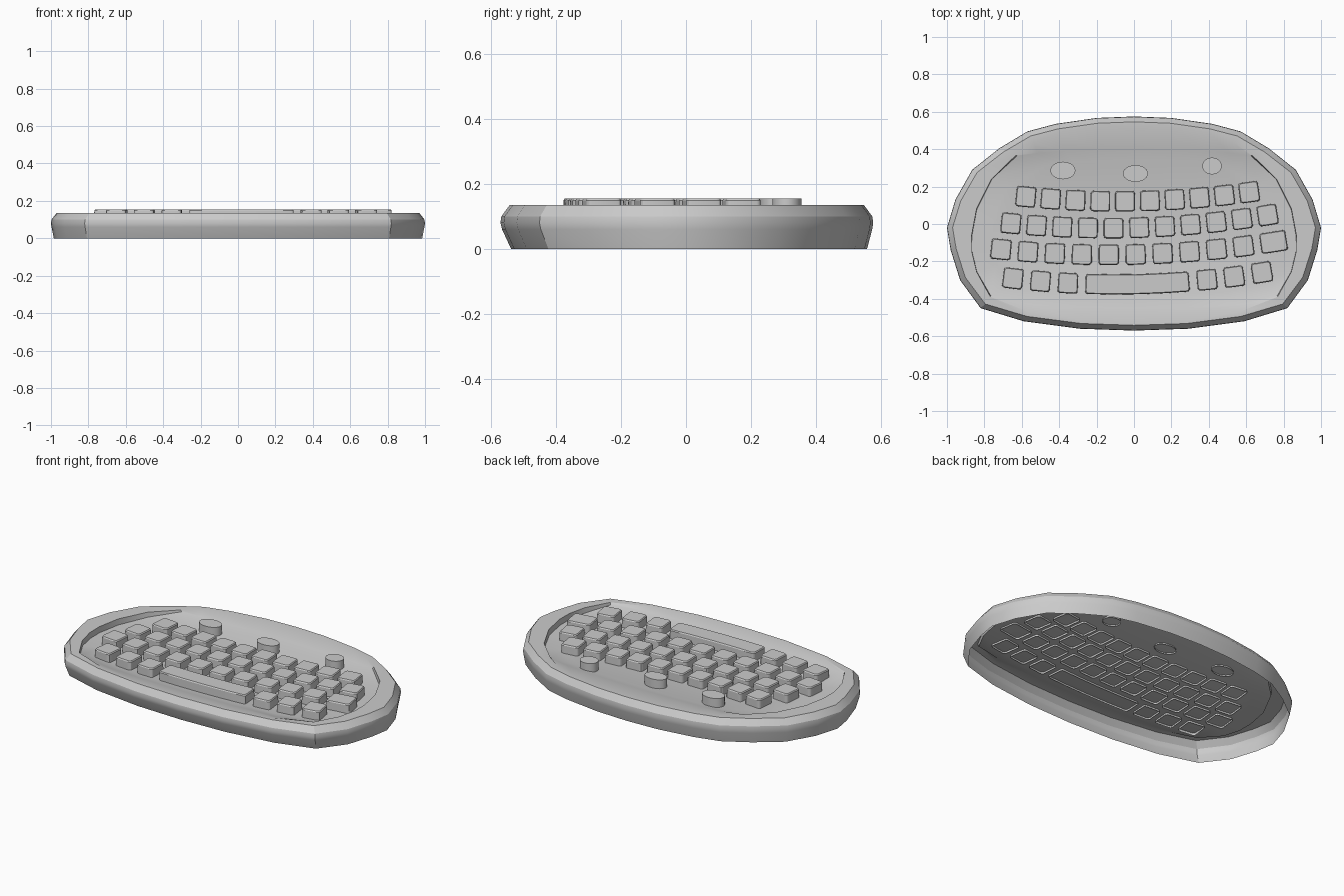
import bpy, bmesh, math
from mathutils import Vector

if "Cube" in bpy.data.objects:
    bpy.data.objects.remove(bpy.data.objects["Cube"])


def finish(name, bm, angle=30):
    bmesh.ops.recalc_face_normals(bm, faces=bm.faces)
    me = bpy.data.meshes.new(name)
    bm.to_mesh(me)
    bm.free()
    ob = bpy.data.objects.new(name, me)
    bpy.context.collection.objects.link(ob)
    bpy.ops.object.select_all(action='DESELECT')
    ob.select_set(True)
    bpy.context.view_layer.objects.active = ob
    bpy.ops.object.shade_smooth_by_angle(angle=math.radians(angle))
    return ob


def loft(name, rings, angle=30):
    """Skin a stack of equal rings, open at the first and capped at the last."""
    bm = bmesh.new()
    loops = [[bm.verts.new(p) for p in r] for r in rings]
    n = len(loops[0])
    for a, b in zip(loops, loops[1:]):
        for i in range(n):
            j = (i + 1) % n
            bm.faces.new((a[i], a[j], b[j], b[i]))
    bm.faces.new(loops[-1])
    return finish(name, bm, angle)


def mirror(half):
    """Close a right-hand half loop across x = 0."""
    return half + [(-p[0],) + tuple(p[1:]) for p in half[-2:0:-1]]


# Right half of the widest outline, from back centre to front centre
outline = [(0, .575), (.2, .567), (.42, .535), (.57, .495), (.72, .405),
           (.865, .29), (.955, .13), (1, -.02), (.98, -.14), (.93, -.3),
           (.82, -.45), (.59, -.52), (.29, -.56), (0, -.57)]
# Edge of the sunken deck, with its height
floor = [(0, .40, .122), (.18, .397, .122), (.37, .39, .122), (.51, .38, .124),
         (.625, .365, .127), (.76, .24, .106), (.84, .08, .1), (.866, -.06, .1),
         (.865, -.15, .1), (.84, -.255, .104), (.765, -.385, .122),
         (.56, -.43, .122), (.28, -.445, .122), (0, -.45, .122)]
# How far the lip moves from the deck edge towards the rim
lip_t = [.9, .9, .85, .6, .1, .02, .02, .02, .02, .02, .1, .6, .85, .9]


def scaled(sx, sy, z, dy=0):
    return [(x * sx, y * sy + dy, z) for x, y in outline]


rim = scaled(.97, .95, .135)
lip = [tuple(Vector((f[0], f[1], .135)).lerp(Vector(r), t))
       for f, r, t in zip(floor, rim, lip_t)]
dish = [(x * .88, y * .85, .103) for x, y, z in floor]
rings = [scaled(.985, .955, 0, .007), scaled(.997, .993, .06, .001),
         scaled(1, 1, .08), scaled(.997, .995, .1), rim, lip, floor, dish]
loft("keyboard_shell", [mirror(r) for r in rings], 28)


# Keys follow a gently curved row: y = c + b x + a x^2
def key(name, x, w, h, row):
    c, b, a = row

    def ring(inset, z):
        hw, hh, r = w / 2 - inset, h / 2 - inset, .014
        pts = []
        for k, (sx, sy) in enumerate([(1, 1), (-1, 1), (-1, -1), (1, -1)]):
            for s in range(4):
                t = math.radians(90 * k + 30 * s)
                pts.append((sx * (hw - r) + r * math.cos(t),
                            sy * (hh - r) + r * math.sin(t)))
            if k in (0, 2):
                # extra points along the long edge so wide keys can bend
                pts += [(sx * hw * f, sy * hh) for f in (.5, 0, -.5)]
        out = []
        for u, v in pts:
            q = x + u
            t = math.atan(b + 2 * a * q)
            out.append((q - v * math.sin(t),
                        c + b * q + a * q * q + v * math.cos(t), z))
        return out
    loft(name, [ring(0, .092), ring(.001, .149), ring(.005, .155)])


def key_row(label, xs, w, row, h=.11):
    for i, x in enumerate(xs):
        key(f"{label}_key_{i + 1}", x, w, h, row)


top, home, low, base = ((.122, .017, .1), (-.02, .027, .095),
                        (-.163, .024, .088), (-.322, .02, .105))
key_row("top_row", [-.578 + .1326 * i for i in range(10)], .106, top)
key_row("home_row", [-.658 + .1372 * i for i in range(11)], .106, home)
key_row("lower_row", [-.711 + .144 * i for i in range(10)], .108, low)
key("wide_side_key", .746, .14, .11, low)
key_row("bottom_row", [-.647, -.5, -.353, .39, .535, .684], .107, base)
key("space_bar", .018, .555, .108, base)

# Oval buttons behind the keys
for i, (x, y, rx, ry) in enumerate([(-.38, .286, .067, .047),
                                    (.008, .27, .067, .045),
                                    (.417, .31, .052, .045)]):
    ring = [(x + rx * math.cos(k * math.tau / 24), y + ry * math.sin(k * math.tau / 24))
            for k in range(24)]
    loft(f"oval_button_{i + 1}", [[(*p, z) for p in ring] for z in (.095, .155)])
